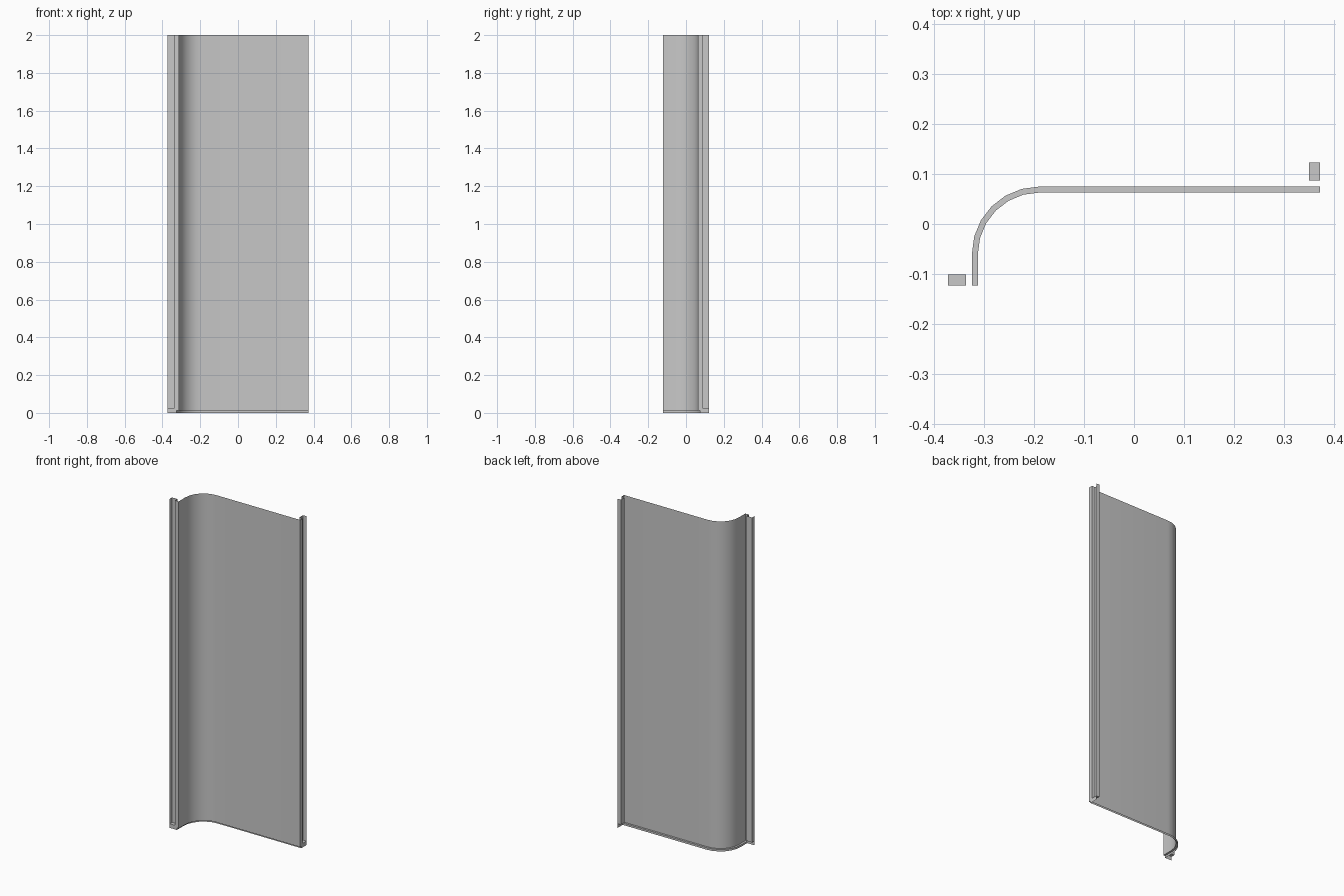
import bpy, bmesh, math

cube = bpy.data.objects.get("Cube")
if cube:
    bpy.data.objects.remove(cube, do_unlink=True)

grey = bpy.data.materials.new("metal_grey")
grey.use_nodes = True
colour = (0.58, 0.58, 0.58, 1)
grey.diffuse_color = colour
grey.node_tree.nodes["Principled BSDF"].inputs["Base Color"].default_value = colour

TOP = 2.0
LEDGE = 0.012            # height of the rim under the sheet
FLOOR = 0.025            # height of the groove floors
INNER, OUTER = 0.123, 0.135    # bend radius of sheet and rim
NEAR, FAR = 0.147, 0.183       # groove edges, measured from the bend centre
DEPTH = 0.022
CX, CY = -0.19, -0.06
END_X, END_Y = 0.373, -0.123


def make_sheet(name, faces):
    """Thin folded sheet from a list of faces given as corner points."""
    bm = bmesh.new()
    for corners in faces:
        bm.faces.new([bm.verts.new(c) for c in corners])
    bmesh.ops.remove_doubles(bm, verts=bm.verts, dist=0.0001)
    mesh = bpy.data.meshes.new(name)
    bm.to_mesh(mesh)
    bm.free()
    mesh.materials.append(grey)
    obj = bpy.data.objects.new(name, mesh)
    bpy.context.collection.objects.link(obj)
    return obj


def wall(path, bottom, top):
    """Upright faces along a path seen from above."""
    return [[(*a, bottom), (*b, bottom), (*b, top), (*a, top)]
            for a, b in zip(path, path[1:])]


def bend_path(radius):
    """Straight run, quarter bend, short return."""
    steps = 6
    angles = [math.pi / 2 * (1 + i / steps) for i in range(steps + 1)]
    arc = [(CX + radius * math.cos(a), CY + radius * math.sin(a)) for a in angles]
    return [(END_X, CY + radius)] + arc + [(CX - radius, END_Y)]


# Curved sheet, with a rim standing out along its foot
inner, outer = bend_path(INNER), bend_path(OUTER)
panel = make_sheet("curved_panel", wall(inner, LEDGE, TOP))
rim = make_sheet("bottom_rim", wall(outer, 0, LEDGE))
make_sheet("rim_ledge", [[(*p, LEDGE) for p in (a, b, d, c)]
                         for a, b, c, d in zip(inner, inner[1:], outer, outer[1:])])

# Smooth the bend, keep the edges sharp
bpy.ops.object.select_all(action="DESELECT")
panel.select_set(True)
rim.select_set(True)
bpy.context.view_layer.objects.active = panel
bpy.ops.object.shade_smooth_by_angle(angle=math.radians(30))


# Both ends: a flat border folded into an upright groove with a floor
def back_end(r, d):
    return (END_X - d, CY + r)


def side_end(r, d):
    return (CX - r, END_Y + d)


for name, place in (("back", back_end), ("side", side_end)):
    border = [(OUTER, 0), (FAR, 0), (FAR, FLOOR), (NEAR, FLOOR),
              (NEAR, TOP), (INNER, TOP), (INNER, LEDGE), (OUTER, LEDGE)]
    make_sheet(name + "_border", [[(*place(r, 0), z) for r, z in border]])
    groove = [place(NEAR, 0), place(NEAR, DEPTH), place(FAR, DEPTH), place(FAR, 0)]
    make_sheet(name + "_groove", wall(groove, FLOOR, TOP) + [[(*p, FLOOR) for p in groove]])
